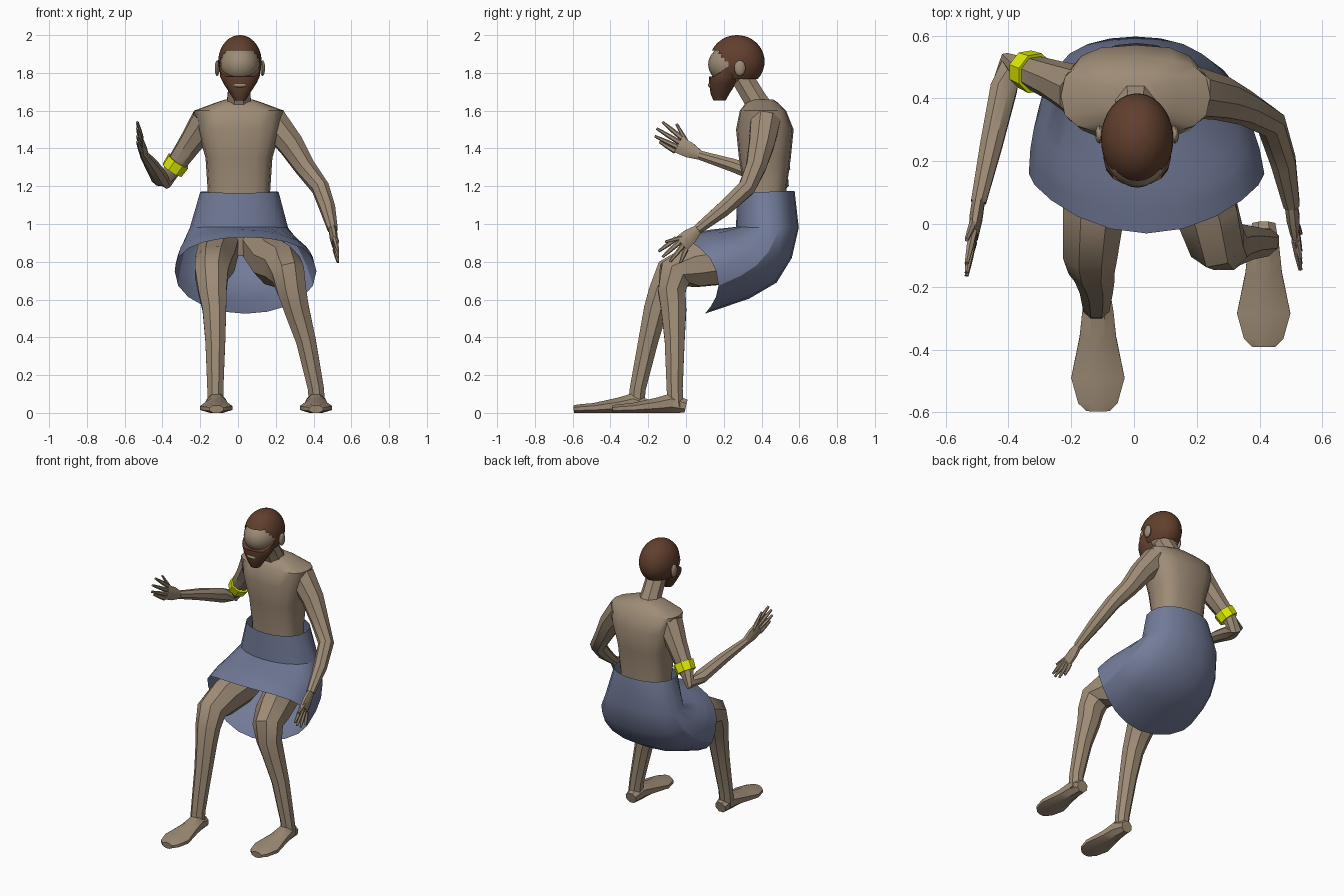
import bpy, bmesh, math
from mathutils import Vector


def material(name, rgb):
    m = bpy.data.materials.new(name)
    m.diffuse_color = (*rgb, 1)
    return m


SKIN = material("skin", (0.34, 0.26, 0.18))
CLOTH = material("cloth", (0.17, 0.20, 0.32))
HAIR = material("hair", (0.12, 0.05, 0.027))
YELLOW = material("yellow", (0.75, 0.85, 0.0))


def finish(bm, name, mat, angle=40):
    bmesh.ops.recalc_face_normals(bm, faces=bm.faces)
    me = bpy.data.meshes.new(name)
    bm.to_mesh(me)
    bm.free()
    ob = bpy.data.objects.new(name, me)
    bpy.context.collection.objects.link(ob)
    me.materials.append(mat)
    bpy.ops.object.select_all(action='DESELECT')
    ob.select_set(True)
    bpy.context.view_layer.objects.active = ob
    bpy.ops.object.shade_smooth_by_angle(angle=math.radians(angle))
    return ob


def loft(name, rings, mat, caps=True, angle=40):
    bm = bmesh.new()
    vs = [[bm.verts.new(p) for p in r] for r in rings]
    n = len(vs[0])
    for a, b in zip(vs, vs[1:]):
        for i in range(n):
            j = (i + 1) % n
            bm.faces.new((a[i], a[j], b[j], b[i]))
    if caps:
        bm.faces.new(vs[0])
        bm.faces.new(vs[-1])
    return finish(bm, name, mat, angle)


def limb(name, pts, mat=SKIN, n=8, angle=40):
    """Tube along points (x, y, z, side radius[, other radius])."""
    c = [Vector(p[:3]) for p in pts]
    rings = []
    for k, p in enumerate(pts):
        d = Vector()
        if k > 0:
            d += (c[k] - c[k - 1]).normalized()
        if k < len(c) - 1:
            d += (c[k + 1] - c[k]).normalized()
        d.normalize()
        a = Vector((1, 0, 0))
        a = (a - d * a.dot(d)).normalized()
        b = d.cross(a)
        angs = [math.tau * (i + 0.5) / n for i in range(n)]
        rings.append([c[k] + a * p[3] * math.cos(t) + b * p[-1] * math.sin(t) for t in angs])
    return loft(name, rings, mat, angle=angle)


def slab(x, y0, y1, z, rx, n=16, power=0.72):
    """Flat horizontal rounded ring between y0 and y1."""
    out = []
    for i in range(n):
        t = math.tau * i / n
        s, k = math.sin(t), math.cos(t)
        s = math.copysign(abs(s) ** power, s)
        k = math.copysign(abs(k) ** power, k)
        out.append((x + rx * s, (y0 + y1) / 2 - (y1 - y0) / 2 * k, z))
    return out


def ball(name, loc, rad, mat, seg=20, keep=None):
    bm = bmesh.new()
    bmesh.ops.create_uvsphere(bm, u_segments=seg, v_segments=seg // 2 + 2, radius=1)
    for v in bm.verts:
        v.co = Vector(loc) + Vector(v.co[i] * rad[i] for i in range(3))
    if keep:
        bad = [f for f in bm.faces if not keep(f.calc_center_median())]
        bmesh.ops.delete(bm, geom=bad, context='FACES')
    return finish(bm, name, mat)


# Torso: x centre, front y, back y, z, half width
loft("torso", [slab(0.005, *r) for r in (
    (0.33, 0.50, 0.83, 0.09), (0.30, 0.54, 0.96, 0.165), (0.31, 0.53, 1.17, 0.165),
    (0.28, 0.555, 1.35, 0.177), (0.265, 0.57, 1.50, 0.22), (0.285, 0.53, 1.60, 0.238),
    (0.315, 0.49, 1.64, 0.13), (0.35, 0.46, 1.66, 0.07))], SKIN)
limb("neck", [(0.005, 0.395, 1.60, 0.078), (0.005, 0.36, 1.67, 0.065), (0.01, 0.27, 1.82, 0.062)])

# Skirt: each ring has front (y, z), back (y, z), left x, right x, side (y, z)
rings = []
for fy, fz, by, bz, xl, xr, sy, sz in (
        (0.27, 1.165, 0.575, 1.175, -0.20, 0.215, 0.42, 1.17),
        (0.265, 0.985, 0.597, 0.98, -0.255, 0.265, 0.44, 0.98),
        (0.13, 0.97, 0.56, 0.82, -0.30, 0.345, 0.36, 0.88),
        (0.08, 0.96, 0.48, 0.69, -0.32, 0.38, 0.30, 0.83),
        (0.04, 0.95, 0.335, 0.605, -0.33, 0.40, 0.24, 0.79),
        (-0.03, 0.93, 0.10, 0.525, -0.335, 0.415, 0.16, 0.75)):
    ring = []
    for i in range(20):
        t = math.tau * i / 20
        s, k = math.sin(t), math.cos(t)
        k = math.copysign(abs(k) ** 0.85, k)
        w = s * s
        mid = (xl + xr) / 2
        y = (fy + by) / 2 * (1 - w) + sy * w + (fy - by) / 2 * k
        z = (fz + bz) / 2 * (1 - w) + sz * w + (fz - bz) / 2 * k
        ring.append((mid + (xr - xl) / 2 * s, y, z))
    rings.append(ring)
loft("skirt", rings, CLOTH, caps=False, angle=30)

# Head, face, ears, hair, beard
ball("face", (0.01, 0.24, 1.845), (0.105, 0.123, 0.105), SKIN)
ball("hair", (0.01, 0.27, 1.86), (0.115, 0.146, 0.14), HAIR, 40,
     lambda c: c.z > 1.77 and (c.y > 0.218 or c.z > 1.915 - max(0, c.y - 0.16) * 0.9))
for s in (-1, 1):
    ball("ear", (0.01 + 0.12 * s, 0.285, 1.825), (0.014, 0.03, 0.042), SKIN, 10)
beard = [slab(0.01, *r, power=0.9) for r in (
    (0.145, 0.21, 1.655, 0.03), (0.13, 0.23, 1.69, 0.052),
    (0.122, 0.265, 1.745, 0.088), (0.122, 0.29, 1.78, 0.105))]
beard.append([(x, y, 1.775 + max(0, y - 0.14) * 0.7) for x, y, z in slab(0.01, 0.135, 0.29, 0, 0.108, power=0.9)])
loft("beard", beard, HAIR)
ball("lips", (0.01, 0.132, 1.735), (0.038, 0.016, 0.013), SKIN, 12)

# Arms
limb("right_arm", [(-0.17, 0.42, 1.545, 0.085), (-0.25, 0.455, 1.43, 0.066), (-0.34, 0.49, 1.30, 0.052),
                   (-0.39, 0.51, 1.225, 0.044), (-0.415, 0.43, 1.245, 0.046),
                   (-0.455, 0.25, 1.31, 0.038), (-0.495, 0.07, 1.365, 0.026)])
limb("left_arm", [(0.18, 0.42, 1.545, 0.085), (0.28, 0.40, 1.42, 0.072), (0.355, 0.37, 1.30, 0.057),
                  (0.437, 0.32, 1.19, 0.049), (0.475, 0.20, 1.08, 0.043), (0.502, 0.06, 0.97, 0.028)])
limb("arm_band", [(-0.315, 0.48, 1.334, 0.067), (-0.348, 0.493, 1.286, 0.063)], YELLOW, 8, 30)


# Hands: wrist, knuckle centre, thumb tip, four finger tips (y, z)
def hand(side, wrist, palm, tip_x, tips, spread):
    w, p = Vector(wrist), Vector(palm)
    limb(side + "_palm", [(*w, 0.022, 0.026), (*w.lerp(p, 0.5), 0.022, 0.045), (*p, 0.016, 0.049)])
    for i, (y, z) in enumerate(tips):
        if i == 0:
            base = w.lerp(p, 0.4)
        else:
            base = p + Vector(spread) * (2.5 - i) * 0.026
        tip = Vector((tip_x, y, z))
        mid = base.lerp(tip, 0.5)
        limb(side + "_finger", [(*base, 0.014), (*mid, 0.012), (*tip, 0.007)], n=6)


hand("right", (-0.495, 0.075, 1.363), (-0.512, -0.04, 1.42), -0.533,
     ((-0.05, 1.53), (-0.125, 1.54), (-0.155, 1.505), (-0.165, 1.465), (-0.14, 1.435)), (0, 0.45, 0.9))
hand("left", (0.50, 0.065, 0.973), (0.513, -0.025, 0.895), 0.53,
     ((-0.11, 0.905), (-0.145, 0.855), (-0.125, 0.825), (-0.085, 0.80), (-0.03, 0.795)), (0, -0.65, 0.75))

# Legs
limb("right_leg", [(-0.09, 0.42, 0.92, 0.11, 0.12), (-0.12, 0.20, 0.80, 0.11, 0.13),
                   (-0.13, 0.03, 0.775, 0.105, 0.12), (-0.14, -0.085, 0.735, 0.094, 0.094),
                   (-0.135, -0.13, 0.64, 0.08, 0.074), (-0.125, -0.16, 0.55, 0.068),
                   (-0.12, -0.20, 0.38, 0.057), (-0.12, -0.255, 0.13, 0.046), (-0.12, -0.265, 0.03, 0.046)])
limb("left_leg", [(0.10, 0.42, 0.92, 0.11, 0.12), (0.18, 0.20, 0.80, 0.11, 0.13),
                  (0.235, 0.03, 0.775, 0.105, 0.12), (0.265, -0.06, 0.735, 0.094, 0.097),
                  (0.287, -0.075, 0.64, 0.082, 0.078), (0.31, -0.065, 0.55, 0.072),
                  (0.36, -0.06, 0.38, 0.057), (0.412, -0.06, 0.13, 0.046), (0.42, -0.055, 0.03, 0.046)])

# Feet: y, half width, height
for name, x, dy in (("right_foot", -0.115, 0), ("left_foot", 0.413, 0.205)):
    limb(name, [(x, y + dy, h / 2, w, h / 2 * 1.08) for y, w, h in (
        (-0.205, 0.04, 0.07), (-0.28, 0.054, 0.105), (-0.36, 0.063, 0.08),
        (-0.49, 0.092, 0.052), (-0.57, 0.068, 0.045), (-0.595, 0.04, 0.04))])
